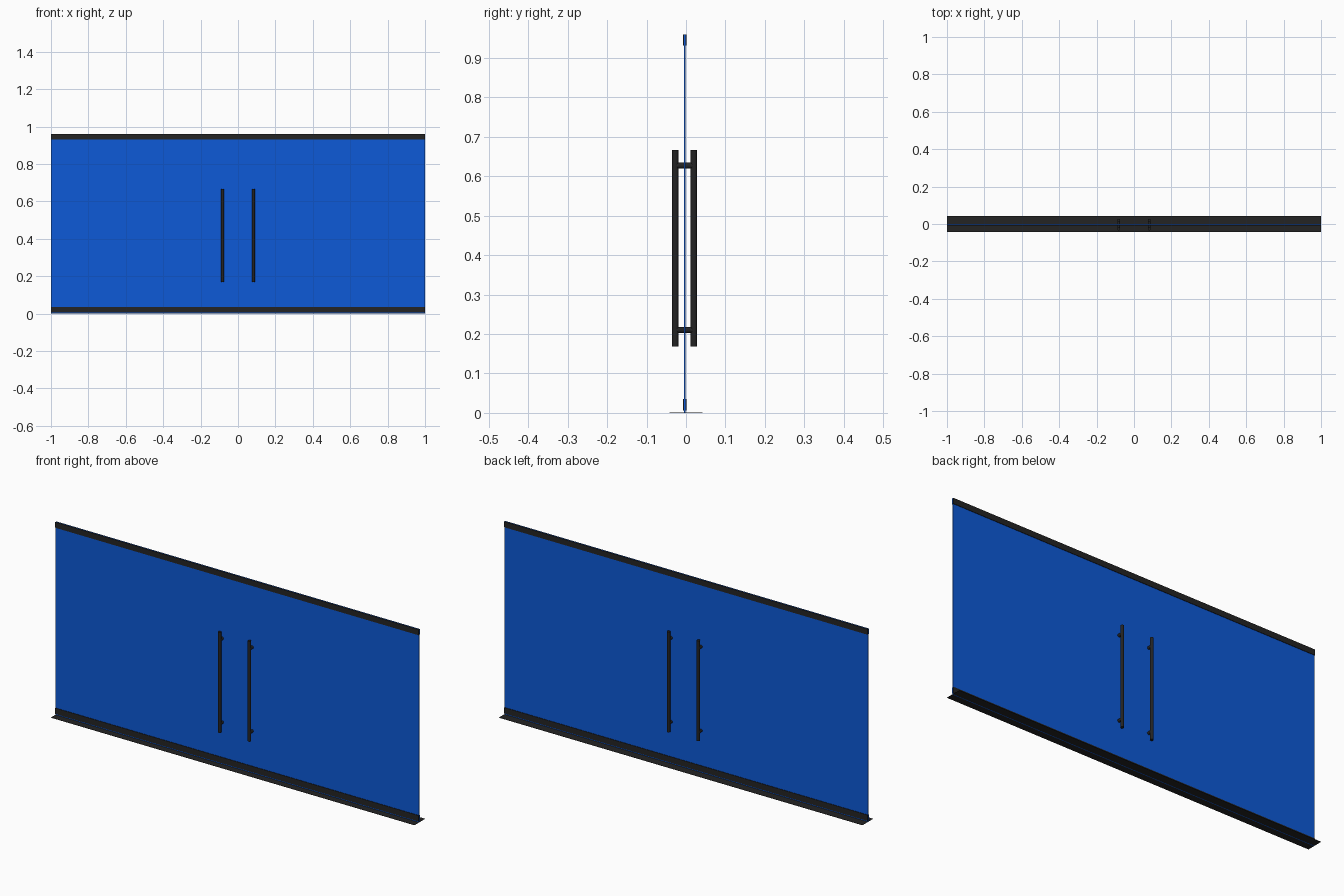
import bpy
from mathutils import Matrix, Vector

cube = bpy.data.objects.get("Cube")
if cube:
    bpy.data.objects.remove(cube, do_unlink=True)


def material(name, rgb):
    m = bpy.data.materials.new(name)
    m.use_nodes = True
    m.diffuse_color = (*rgb, 1)
    m.node_tree.nodes["Principled BSDF"].inputs["Base Color"].default_value = (*rgb, 1)
    return m


BLUE = material("blue glass", (0.004, 0.10, 0.68))
BLACK = material("black metal", (0.017, 0.017, 0.017))

PANEL_Y = -0.0035   # centre plane of the glass
TOP = 0.96


def box(name, low, high, mat):
    low, high = Vector(low), Vector(high)
    bpy.ops.mesh.primitive_cube_add(size=1)
    ob = bpy.context.object
    ob.name = name
    ob.data.transform(Matrix.Translation((low + high) / 2) @ Matrix.Diagonal((*(high - low), 1)))
    ob.data.materials.append(mat)
    return ob


def rod(name, start, end, radius):
    start, end = Vector(start), Vector(end)
    axis = end - start
    bpy.ops.mesh.primitive_cylinder_add(vertices=24, radius=radius, depth=axis.length,
                                        location=(start + end) / 2,
                                        rotation=axis.to_track_quat("Z", "Y").to_euler())
    ob = bpy.context.object
    ob.name = name
    ob.data.materials.append(BLACK)
    bpy.ops.object.shade_smooth_by_angle()
    return ob


# Glass sheet
box("glass_panel", (-1, PANEL_Y - 0.002, 0), (1, PANEL_Y + 0.002, TOP), BLUE)

for side, label in ((-1, "front"), (1, "back")):
    # Clamping rails along the top and bottom edges
    for place, z0, z1 in (("top", 0.932, TOP), ("bottom", 0.006, 0.0355)):
        ys = sorted((PANEL_Y + side * 0.002, PANEL_Y + side * 0.0045))
        box(f"{label}_{place}_rail", (-1, ys[0], z0), (1, ys[1], z1), BLACK)

    # Thin floor strip
    ys = sorted((PANEL_Y + side * 0.002, side * 0.0415))
    box(f"{label}_floor_strip", (-1, ys[0], 0), (1, ys[1], 0.001), BLACK)

    # Pull handles with two standoffs each
    for x, hand in ((-0.082, "right"), (0.082, "left")):
        y = PANEL_Y + side * 0.0235
        rod(f"{label}_{hand}_handle", (x, y, 0.168), (x, y, 0.667), 0.008)
        for z, place in ((0.21, "lower"), (0.627, "upper")):
            rod(f"{label}_{hand}_{place}_standoff", (x, PANEL_Y, z), (x, y, z), 0.0075)
